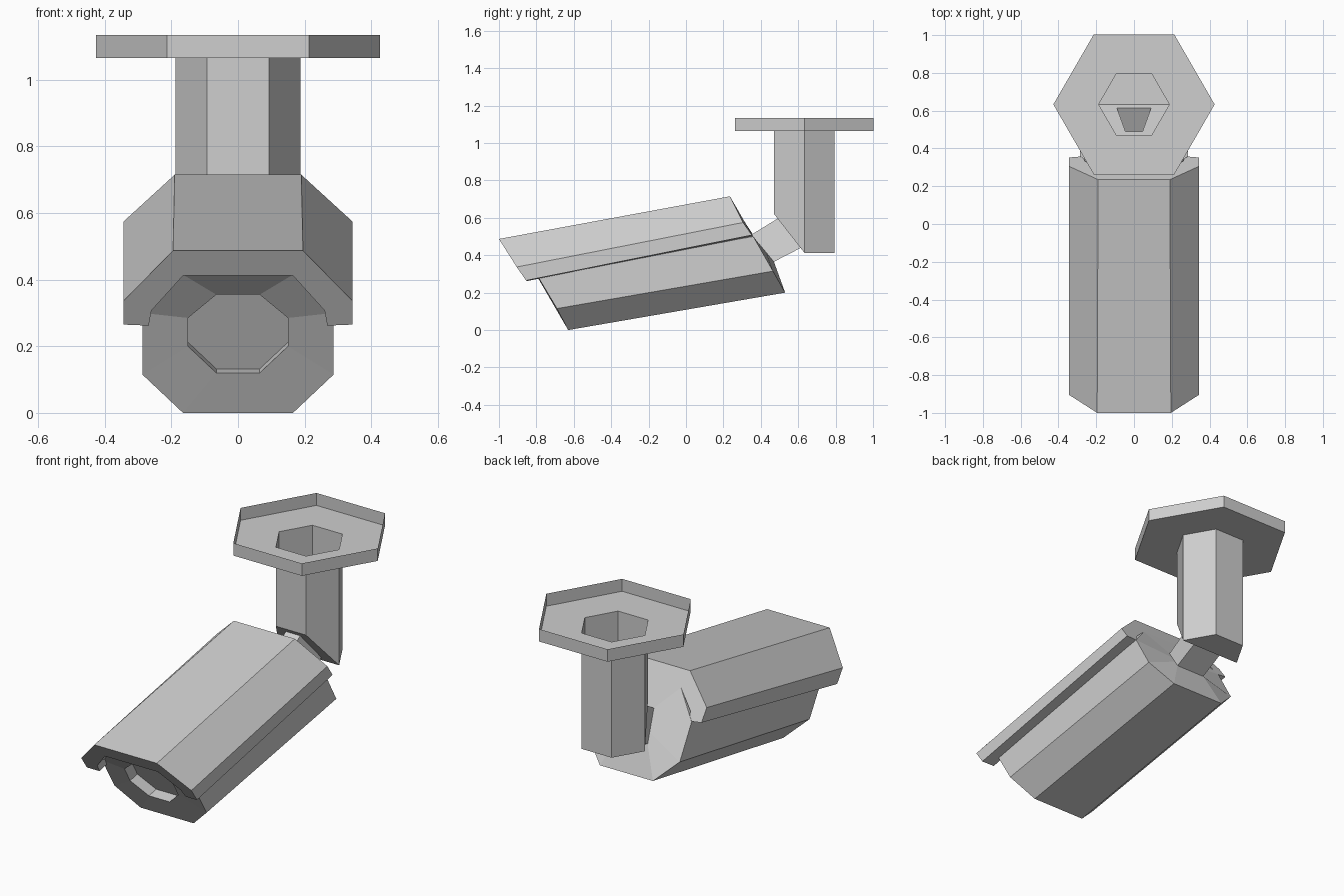
import bpy
import bmesh
from math import cos, sin, pi

default = bpy.data.objects.get("Cube")
if default:
    bpy.data.objects.remove(default)

GREY = (0.62, 0.62, 0.62, 1)
grey = bpy.data.materials.new("light grey")
grey.use_nodes = True
grey.diffuse_color = GREY
grey.node_tree.nodes["Principled BSDF"].inputs["Base Color"].default_value = GREY


def mirrored(half):
    """Close a right-hand half outline into a full ring."""
    return list(half) + [(-x, y, z) for x, y, z in reversed(half)]


def between(a, b, steps=4):
    """Evenly spaced points from a to b."""
    return [tuple(p + (q - p) * i / (steps - 1) for p, q in zip(a, b))
            for i in range(steps)]


def loft(name, rings, cap_first=False, cap_last=False, extra=None):
    """Skin a sequence of rings with equal point counts."""
    bm = bmesh.new()
    loops = [[bm.verts.new(p) for p in ring] for ring in rings]
    n = len(loops[0])
    for a, b in zip(loops, loops[1:]):
        for i in range(n):
            j = (i + 1) % n
            bm.faces.new((a[i], a[j], b[j], b[i]))
    if cap_first:
        bm.faces.new(loops[0])
    if cap_last:
        bm.faces.new(loops[-1])
    if extra:
        bm.faces.new([loops[-1][i] for i in extra])
    bmesh.ops.recalc_face_normals(bm, faces=bm.faces)
    mesh = bpy.data.meshes.new(name)
    bm.to_mesh(mesh)
    bm.free()
    mesh.materials.append(grey)
    obj = bpy.data.objects.new(name, mesh)
    bpy.context.collection.objects.link(obj)
    return obj


# Ceiling tray and hollow hexagonal post, with a chamfered lower front
POST_Y = 0.633


def hexagon(radius, z, front_z=None):
    ring = []
    for i in range(6):
        a = i * pi / 3
        height = front_z if front_z and i > 3 else z
        ring.append((radius * cos(a), POST_Y + radius * sin(a), height))
    return ring


loft("ceiling_mount", [
    hexagon(0.427, 1.135),
    hexagon(0.427, 1.065),
    hexagon(0.187, 1.065),
    hexagon(0.187, 0.413, 0.62),
], extra=(0, 1, 2, 3))

# Camera body: lens recess, octagonal barrel, back, arm and post chamfer
lens = [(x, -0.63 - 0.58 * z, z) for x, z in
        ((0.065, 0.12), (0.15, 0.2), (0.15, 0.285), (0.065, 0.355))]
lens_floor = [(x, y + 0.065, z + 0.012) for x, y, z in lens]
front = [(0.165, -0.63, 0), (0.287, -0.69, 0.115),
         (0.287, -0.80, 0.3), (0.165, -0.91, 0.415)]
back = [(0.165, 0.53, 0.2), (0.287, 0.465, 0.315),
        (0.287, 0.36, 0.5), (0.165, 0.28, 0.63)]
arm_base = between((0.09, 0.47, 0.365), (0.045, 0.35, 0.51))
arm_end = between((0.09, 0.613, 0.439), (0.045, 0.49, 0.596))
chamfer = between((0.187, POST_Y, 0.413), (0.0935, 0.471, 0.62))
loft("camera_body_and_arm",
     [mirrored(r) for r in (lens_floor, lens, front, back,
                            arm_base, arm_end, chamfer)],
     cap_first=True)

# Thick weather hood over the barrel
hood_front = [(0.195, -1.0, 0.487), (0.343, -0.905, 0.337),
              (0.343, -0.855, 0.265), (0.268, -0.85, 0.262),
              (0.26, -0.88, 0.307), (0.165, -0.95, 0.412)]
hood_back = [(0.19, 0.235, 0.715), (0.343, 0.305, 0.575),
             (0.343, 0.352, 0.508), (0.275, 0.358, 0.5),
             (0.26, 0.333, 0.545), (0.165, 0.28, 0.63)]


def hood_ring(half):
    """Outer edge across the top, returning along the inner edge."""
    return mirrored(half[2::-1])[:3] + [(-x, y, z) for x, y, z in half] + half[:2:-1]


loft("weather_hood", [hood_ring(hood_front), hood_ring(hood_back)],
     cap_first=True, cap_last=True)
